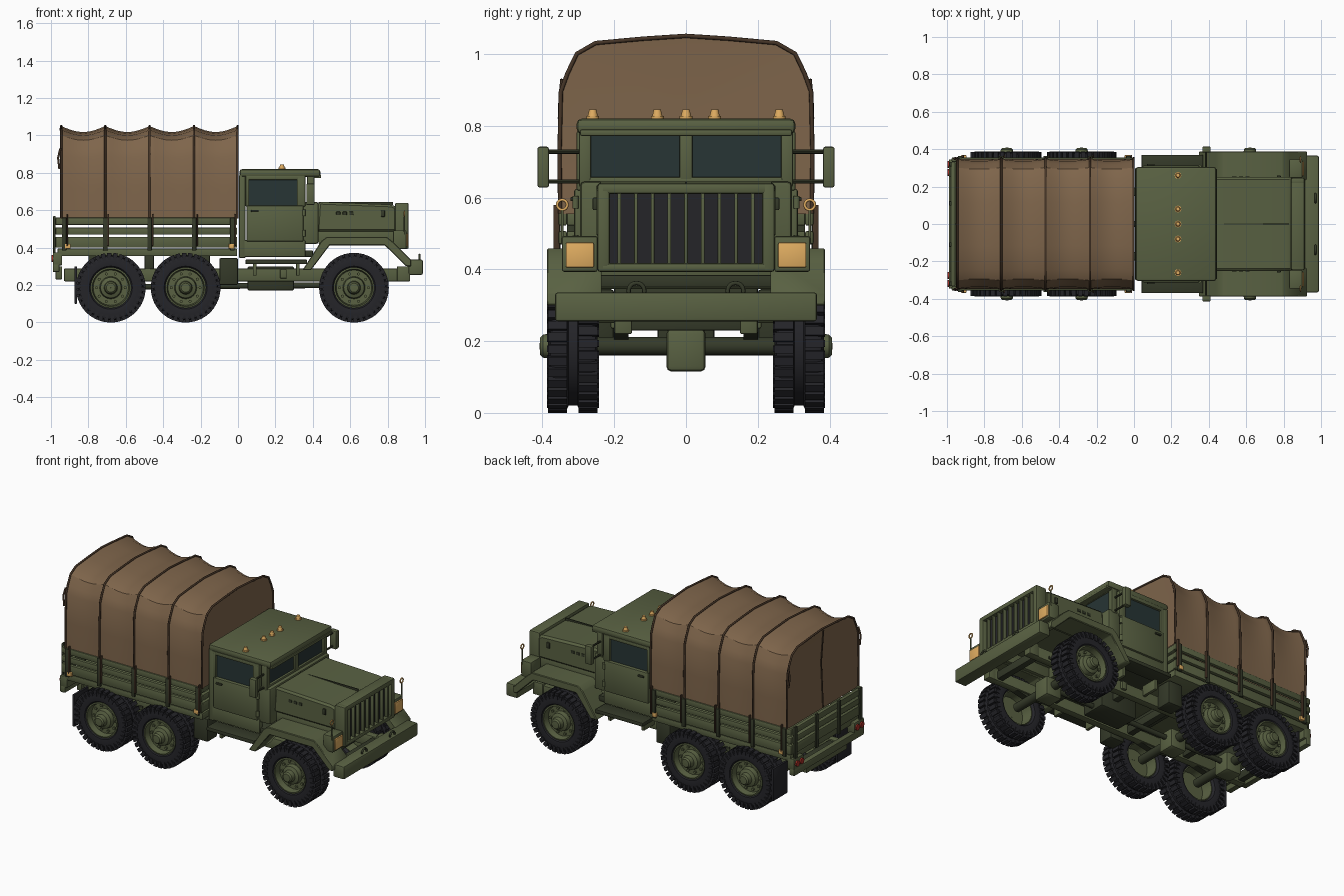
import bpy, bmesh, math
from mathutils import Matrix, Vector

if "Cube" in bpy.data.objects:
    bpy.data.objects.remove(bpy.data.objects["Cube"])

def mat(name, r, g, b):
    m = bpy.data.materials.new(name)
    m.diffuse_color = (r, g, b, 1)
    m.use_nodes = True
    m.node_tree.nodes["Principled BSDF"].inputs["Base Color"].default_value = m.diffuse_color
    return m

GREEN = mat("olive", .10, .12, .055)
DARK = mat("dark_olive", .035, .042, .022)
BROWN = mat("canvas", .21, .13, .07)
STRAP = mat("strap", .06, .035, .02)
RUBBER = mat("rubber", .018, .018, .022)
GLASS = mat("glass", .02, .035, .035)
AMBER = mat("amber", .75, .42, .12)
RED = mat("red", .4, .03, .02)

def finish(name, bm, m, angle=35):
    bmesh.ops.recalc_face_normals(bm, faces=bm.faces[:])
    me = bpy.data.meshes.new(name)
    bm.to_mesh(me)
    bm.free()
    me.shade_smooth()
    me.set_sharp_from_angle(angle=math.radians(angle))
    me.materials.append(m)
    ob = bpy.data.objects.new(name, me)
    bpy.context.collection.objects.link(ob)
    return ob

def add_box(bm, x0, x1, y0, y1, z0, z1, rot=None):
    M = Matrix.Translation(((x0+x1)/2, (y0+y1)/2, (z0+z1)/2)) @ Matrix.Diagonal((x1-x0, y1-y0, z1-z0, 1))
    return bmesh.ops.create_cube(bm, size=1, matrix=rot @ M if rot else M)

def mirror_y(bm):
    d = bmesh.ops.duplicate(bm, geom=bm.verts[:] + bm.edges[:] + bm.faces[:])
    for v in d["geom"]:
        if isinstance(v, bmesh.types.BMVert):
            v.co.y = -v.co.y

def boxes(name, dims, m=GREEN, mirror=False, bev=.005):
    bm = bmesh.new()
    for d in dims:
        add_box(bm, *d)
    if bev:
        bmesh.ops.bevel(bm, geom=bm.edges[:], offset=bev, segments=2, profile=.5, affect='EDGES')
    if mirror:
        mirror_y(bm)
    return finish(name, bm, m)

def prism(name, pts, y0, y1, m=GREEN, mirror=False, bev=.004):
    bm = bmesh.new()
    f = bm.faces.new([bm.verts.new((x, y0, z)) for x, z in pts])
    e = bmesh.ops.extrude_face_region(bm, geom=[f])
    bmesh.ops.translate(bm, vec=(0, y1-y0, 0), verts=[v for v in e["geom"] if isinstance(v, bmesh.types.BMVert)])
    if bev:
        bmesh.ops.bevel(bm, geom=bm.edges[:], offset=bev, segments=1, affect='EDGES')
    if mirror:
        mirror_y(bm)
    return finish(name, bm, m)

def add_cyl(bm, p0, p1, r, r2=None, seg=16):
    p0, p1 = Vector(p0), Vector(p1)
    d = p1 - p0
    M = Matrix.Translation((p0+p1)/2) @ d.to_track_quat('Z', 'Y').to_matrix().to_4x4()
    bmesh.ops.create_cone(bm, cap_ends=True, segments=seg, radius1=r, radius2=r if r2 is None else r2, depth=d.length, matrix=M)

def cyls(name, items, m=GREEN, mirror=False, seg=16):
    bm = bmesh.new()
    for it in items:
        add_cyl(bm, *it, seg=seg)
    if mirror:
        mirror_y(bm)
    return finish(name, bm, m)

def lathe(bm, prof, n):
    rings = [[bm.verts.new((r*math.cos(2*math.pi*i/n), y, r*math.sin(2*math.pi*i/n))) for i in range(n)] for r, y in prof]
    for a, b in zip(rings, rings[1:]):
        for i in range(n):
            bm.faces.new((a[i], a[(i+1) % n], b[(i+1) % n], b[i]))
    return rings

def tube(name, pts, r, m, cyclic=False):
    cu = bpy.data.curves.new(name, 'CURVE')
    cu.dimensions = '3D'
    cu.bevel_depth, cu.bevel_resolution, cu.use_fill_caps = r, 2, True
    sp = cu.splines.new('POLY')
    sp.points.add(len(pts)-1)
    for p, c in zip(sp.points, pts):
        p.co = (*c, 1)
    sp.use_cyclic_u = cyclic
    cu.materials.append(m)
    ob = bpy.data.objects.new(name, cu)
    bpy.context.collection.objects.link(ob)

def torus(name, c, r, t, m):
    tube(name, [(c[0], c[1]+r*math.cos(a*math.pi/10), c[2]+r*math.sin(a*math.pi/10)) for a in range(20)], t, m, True)

# Wheels: lathed tyre with staggered lugs, dished rim with bolts
bm = bmesh.new()
lathe(bm, [(.105, .05), (.115, .064), (.15, .069), (.168, .063), (.174, .05), (.174, .016), (.166, .012), (.166, -.012),
           (.174, -.016), (.174, -.05), (.168, -.063), (.15, -.069), (.115, -.064), (.105, -.05)], 48)
for s in (1, -1):
    for i in range(34):
        R = Matrix.Rotation(2*math.pi*(i + .25*s)/34, 4, 'Y')
        add_box(bm, -.012, .012, *sorted((s*.016, s*.069)), .166, .186, R)
        add_box(bm, -.009, .009, *sorted((s*.06, s*.0725)), .148, .172, R)
tyre = finish("tyre", bm, RUBBER)
bm = bmesh.new()
rings = lathe(bm, [(.107, -.05), (.1, -.052), (.096, .02), (.03, .02), (.03, .024), (.094, .024), (.096, .04), (.1, .062), (.108, .06), (.107, -.05)], 40)
lathe(bm, [(.06, .024), (.055, .05), (.036, .058), (.032, .084), (.024, .092), (.0005, .093)], 24)
lathe(bm, [(.0005, .02), (.03, .02)], 24)
for i in range(10):
    a = 2*math.pi*i/10
    p = (.077*math.cos(a), .02, .077*math.sin(a))
    add_cyl(bm, p, (p[0], .034, p[2]), .008, seg=8)
rim = finish("rim", bm, GREEN)
AX = (.62, -.28, -.68)
for base in (tyre, rim):
    for x in AX:
        for s in (1, -1):
            ob = base if (x == AX[0] and s == 1) else base.copy()
            if ob is not base:
                bpy.context.collection.objects.link(ob)
            ob.location = (x, s*.315, .186)
            ob.rotation_euler.z = 0 if s == 1 else math.pi

# Chassis
boxes("chassis_rail", [(-.93, .88, .15, .195, .22, .288)], GREEN, True)
boxes("cross_member", [(x-.02, x+.02, -.16, .16, .23, .28) for x in (-.9, -.5, -.1, .2, .45, .84)], DARK)
cyls("axle", [((x, -.27, .186), (x, .27, .186), .026) for x in AX], DARK)
boxes("differential", [(x-.055, x+.055, -.055, .055, .115, .235) for x in AX], GREEN, bev=.015)
cyls("drive_shaft", [((-.68, 0, .19), (.62, 0, .2), .015)], DARK)
boxes("gearbox", [(.05, .3, -.08, .08, .17, .3)], DARK, bev=.012)
for x in AX:
    prism("leaf_spring", [(x-.16, .235), (x, .20), (x+.16, .235), (x+.16, .25), (x, .222), (x-.16, .25)], .16, .2, DARK, True, 0)
boxes("side_tank", [(-.1, .0, .2, .3, .2, .345)], DARK, True, .01)
boxes("step", [(.04, .37, .27, .37, .312, .336)], DARK, True)
boxes("step_bracket", [(x, x+.02, .19, .3, .25, .315) for x in (.08, .31)] + [(.225, .26, .19, .21, .235, .285)], GREEN, True)
boxes("mud_flap", [(-.875, -.86, .245, .385, .1, .3)], RUBBER, True, .003)

# Cargo bed
boxes("bed_floor", [(-.965, -.005, -.345, .345, .355, .395)], GREEN)
boxes("bed_sill", [(-.2, -.15, -.2, .2, .285, .36), (-.8, -.75, -.2, .2, .285, .36), (-.5, -.45, -.2, .2, .285, .36)], DARK)
SL = ((.40, .458), (.47, .507), (.522, .56))
boxes("bed_side_slats", [(-.975, -.005, .332, .355, a, b) for a, b in SL], GREEN, True)
boxes("tailgate_slats", [(-.98, -.955, -.332, .332, a, b) for a, b in SL], GREEN)
boxes("headboard_slats", [(-.03, -.008, -.332, .332, a, b) for a, b in SL], GREEN)
BOWS = (-.945, -.71, -.4725, -.235, -.002)
boxes("bed_stake", [(x-.012, x+.012, .35, .364, .385, .56) for x in (-.93, -.71, -.4725, -.235, -.03)], DARK, True, .003)
boxes("tailgate_stake", [(-.988, -.975, y-.012, y+.012, .36, .57) for y in (-.32, -.11, .11, .32)], DARK, bev=.003)
boxes("tie_strap", [(x+.012, x+.02, .352, .37, .41, .58) for x in (-.93, -.71, -.4725, -.235, -.03)], STRAP, True, .002)
boxes("side_marker", [(x-.015, x+.015, .35, .368, .395, .42) for x in (-.91, -.035)], AMBER, True, .003)
boxes("rear_bumper", [(-.99, -.955, -.345, .345, .27, .315), (-.975, -.94, -.2, .2, .23, .3)], GREEN)
boxes("tail_lamp_box", [(-.99, -.94, .25, .345, .305, .375)], GREEN, True)
cyls("tail_lamp", [((-.985, y, .342), (-.998, y, .342), .018) for y in (.275, .318)], RED, True)

# Canvas cover sagging between its bows
HALF = [(.348, .555), (.35, .72), (.346, .895), (.328, .945), (.302, 1.0), (.25, 1.03), (.12, 1.042), (0, 1.05)]
PROF = HALF + [(-y, z) for y, z in HALF[-2::-1]]
bm = bmesh.new()
rows, N = [], 8
for k in range(4*N+1):
    p, u = min(k//N, 3), (k - N*min(k//N, 3))/N
    x = BOWS[p] + (BOWS[p+1]-BOWS[p])*u
    s = math.sin(math.pi*u)
    rows.append([bm.verts.new((x, y*(1-.03*s*min(1, max(0, (z-.56)/.3))), z-.032*s*max(0, (z-.56)/.49)**2)) for y, z in PROF])
for a, b in zip(rows, rows[1:]):
    for i in range(len(PROF)-1):
        bm.faces.new((a[i], a[i+1], b[i+1], b[i]))
for row, x in ((rows[0], .018), (rows[-1], -.012)):
    c = bm.verts.new((row[0].co.x+x, 0, .84))
    for i in range(len(row)):
        bm.faces.new((row[i], row[(i+1) % len(row)], c))
finish("canvas_cover", bm, BROWN, 28)
for x in BOWS:
    tube("canvas_bow_strap", [(x, y*1.008, z+.001) for y, z in PROF], .006, STRAP)
tube("rear_flap_seam", [(-.948, 0, .56), (-.935, 0, .84), (-.95, 0, 1.04)], .004, STRAP)
for s in (1, -1):
    tube("rear_tie", [(-.95, s*.345, .93), (-.962, s*.35, .88), (-.955, s*.352, .82)], .006, STRAP)

# Cab shell
boxes("cab_roof", [(.008, .44, -.305, .305, .778, .82)], GREEN, bev=.014)
boxes("roof_visor", [(.405, .445, -.295, .295, .772, .79)], GREEN)
boxes("cab_back", [(.006, .04, -.3, .3, .345, .79)], GREEN)
boxes("cab_floor", [(.01, .4, -.29, .29, .35, .385)], DARK)
boxes("cab_lower_side", [(.02, .36, .27, .3, .35, .44)], GREEN, True)
boxes("door", [(.045, .35, .275, .312, .432, .625)], GREEN, True, .008)
boxes("window_frame", [(.04, .06, .272, .305, .62, .78), (.315, .36, .272, .305, .62, .78), (.04, .36, .272, .305, .762, .785)], GREEN, True)
boxes("side_window", [(.058, .318, .28, .292, .622, .765)], GLASS, True, 0)
boxes("door_handle", [(.07, .11, .31, .322, .59, .602)], DARK, True, .003)
cyls("door_hinge", [((.352, .308, z), (.352, .308, z+.035), .009) for z in (.46, .57)], GREEN, True)
boxes("cowl", [(.345, .43, -.295, .295, .42, .645)], GREEN, bev=.012)
boxes("windshield_frame", [(.37, .408, .265, .298, .63, .785), (.37, .408, -.27, .27, .635, .657), (.37, .408, -.018, .018, .64, .78)], GREEN, True)
boxes("windshield", [(.383, .395, -.27, .27, .65, .78)], GLASS, bev=0)
for y in (-.26, -.08, 0, .08, .26):
    cyls("roof_lamp", [((.235, y, .815), (.235, y, .828), .018), ((.235, y, .828), (.235, y, .845), .014, .01)], AMBER, seg=12)

# Mirrors
boxes("mirror", [(.365, .41, .382, .414, .628, .742)], GREEN, True, .006)
cyls("mirror_arm", [((.385, .29, z), (.385, .4, z), .006) for z in (.645, .728)], DARK, True, 8)

# Hood, grille and lamps
prism("hood", [(.42, .485), (.85, .485), (.85, .618), (.82, .63), (.43, .645)], -.25, .25, GREEN, bev=.012)
boxes("hood_seam", [(.43, .83, -.003, .003, .628, .643)], DARK, bev=0)
boxes("hood_vent", [(x, x+.022, .246, .254, .575, .592) for x in (.525, .56, .595)], DARK, True, .002)
boxes("hood_latch", [(.765, .785, .245, .26, .565, .6)], DARK, True, .003)
boxes("inner_fender", [(.43, .85, .215, .24, .42, .49)], GREEN, True)
boxes("grille_frame", [(.84, .912, .212, .247, .393, .64), (.84, .912, -.24, .24, .61, .64), (.84, .912, -.24, .24, .393, .418)], GREEN, True, .008)
boxes("radiator", [(.845, .885, -.22, .22, .41, .62)], RUBBER, bev=0)
boxes("grille_bar", [(.885, .907, y*.0465-.005, y*.0465+.005, .415, .612) for y in range(-4, 5)], GREEN, bev=.002)
boxes("headlamp_box", [(.83, .9, .246, .346, .393, .493)], GREEN, True, .007)
boxes("headlamp", [(.893, .908, .257, .335, .405, .475)], AMBER, True, .004)

# Front fenders
prism("front_fender", [(.345, .28), (.445, .435), (.475, .458), (.795, .458), (.83, .43), (.925, .335), (.925, .30), (.9, .30),
                       (.785, .412), (.49, .412), (.39, .28)], .235, .388, GREEN, True)

# Front bumper, tow rings and width markers
boxes("front_bumper", [(.912, .988, -.365, .365, .255, .336)], GREEN, bev=.008)
boxes("bumper_bracket", [(.85, .92, .15, .2, .22, .3)], GREEN, True)
for s in (1, -1):
    torus("tow_ring", (.97, s*.138, .34), .022, .006, DARK)
    tube("width_marker", [(.89, s*.345, .47), (.89, s*.345, .565)], .004, GREEN)
    torus("marker_ring", (.89, s*.345, .58), .014, .004, AMBER)
